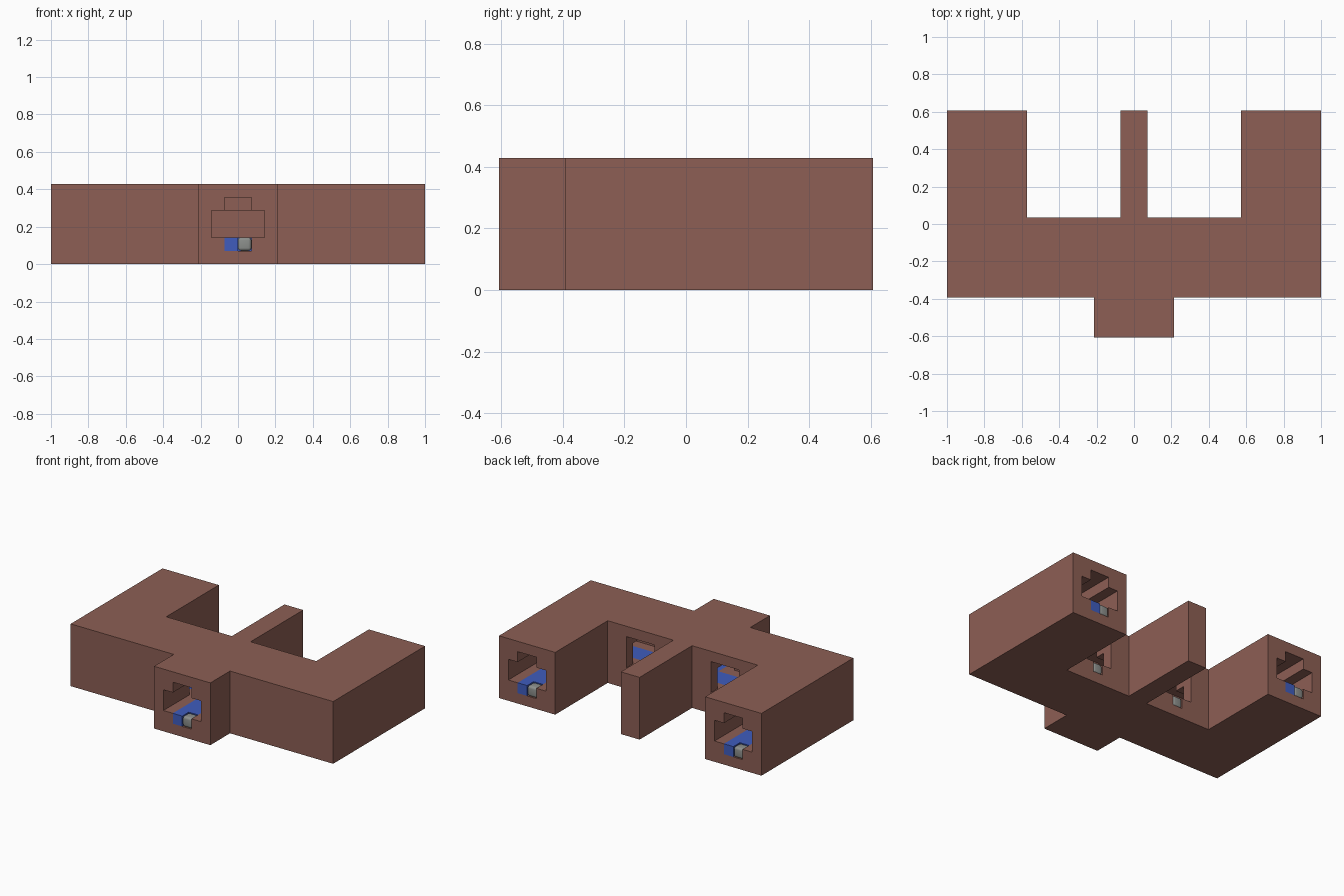
import bpy
import bmesh

U = 1 / 14  # building module

old = bpy.data.objects.get("Cube")
if old:
    bpy.data.objects.remove(old, do_unlink=True)


def material(name, rgb):
    m = bpy.data.materials.new(name)
    m.use_nodes = True
    m.diffuse_color = (*rgb, 1)
    m.node_tree.nodes["Principled BSDF"].inputs["Base Color"].default_value = (*rgb, 1)
    return m


brown = material("brown_brick", (0.266, 0.114, 0.089))
blue = material("blue_water", (0.05, 0.107, 0.515))
grey = material("grey_stone", (0.262, 0.275, 0.262))


def finish(name, bm, mat):
    bmesh.ops.recalc_face_normals(bm, faces=bm.faces)
    bmesh.ops.scale(bm, vec=(U, U, U), verts=bm.verts)
    mesh = bpy.data.meshes.new(name)
    bm.to_mesh(mesh)
    bm.free()
    mesh.materials.append(mat)
    ob = bpy.data.objects.new(name, mesh)
    bpy.context.collection.objects.link(ob)
    return ob


def box(name, x, y, z, mat, bevel=0):
    bm = bmesh.new()
    bmesh.ops.create_cube(bm, size=1)
    for v in bm.verts:
        v.co = [r[0] if c < 0 else r[1] for c, r in zip(v.co, (x, y, z))]
    if bevel:
        bmesh.ops.bevel(bm, geom=bm.edges[:], offset=bevel, segments=4,
                        profile=0.5, affect='EDGES')
    return finish(name, bm, mat)


# Solid wings: one mirrored outline raised to full height
half = [(1, 8.5), (1, 0.5), (8, 0.5), (8, 8.5), (14, 8.5), (14, -5.5), (3, -5.5), (3, -8.5)]
outline = half + [(-x, y) for x, y in reversed(half)]
bm = bmesh.new()
base = bm.faces.new([bm.verts.new((x, y, 0)) for x, y in outline])
top = bmesh.ops.extrude_face_region(bm, geom=[base])["geom"]
bmesh.ops.translate(bm, vec=(0, 0, 6),
                    verts=[v for v in top if isinstance(v, bmesh.types.BMVert)])
walls = finish("tunnel_walls", bm, brown)

# Stepped tunnel section: half width, bottom, top
section = [(1, 1, 2.5), (2, 2, 4), (1, 3.5, 5)]
cutters = []


def cut(x, y, z):
    cutters.append(box("tunnel_cutter", x, y, z, brown))


for w, lo, hi in section:
    cut((-11 - w, 11 + w), (-2.5 - w, -2.5 + w), (lo, hi))
    cut((-w, w), (-9.5, -2.5), (lo, hi))
    for s in (-1, 1):
        cut((s * 11 - w, s * 11 + w), (-2.5, 9.5), (lo, hi))

# Courtyard windows with narrow drains
for s in (-1, 1):
    c = s * 4.5
    cut((c - 1.5, c + 1.5), (-2.5, 1.5), (2, 5))
    cut((c - 0.5, c + 0.5), (-2.5, 1.5), (1, 2.5))

for c in cutters:
    c.hide_render = True
    mod = walls.modifiers.new("tunnel", 'BOOLEAN')
    mod.operation = 'DIFFERENCE'
    mod.solver = 'EXACT'
    mod.object = c
bpy.context.view_layer.objects.active = walls
for mod in list(walls.modifiers):
    bpy.ops.object.modifier_apply(modifier=mod.name)
for c in cutters:
    bpy.data.objects.remove(c, do_unlink=True)


# Water in the channels, with a rounded stone at each outlet
def stone(name, x, y):
    ob = box(name, x, y, (1, 2), grey, 0.22)
    for p in ob.data.polygons:
        p.use_smooth = True


LEVEL = (1, 2)
box("main_water", (-12, 12), (-3.5, -1.5), LEVEL, blue)
box("front_water", (-1, 1), (-7.5, -3.5), LEVEL, blue)
box("front_water_outlet", (-1, 0), (-8.5, -7.5), LEVEL, blue)
stone("front_stone", (0, 1), (-8.5, -7.5))
for side, s in (("left", 1), ("right", -1)):
    c = s * 11
    box(side + "_wing_water", (c - 1, c + 1), (-1.5, 7.5), LEVEL, blue)
    box(side + "_wing_water_outlet", (c, c + 1), (7.5, 8.5), LEVEL, blue)
    stone(side + "_wing_stone", (c - 1, c), (7.5, 8.5))
    c = s * 4.5
    box(side + "_drain_water", (c - 0.5, c + 0.5), (-1.5, -0.5), LEVEL, blue)
    stone(side + "_drain_stone", (c - 0.5, c + 0.5), (-0.5, 0.5))
